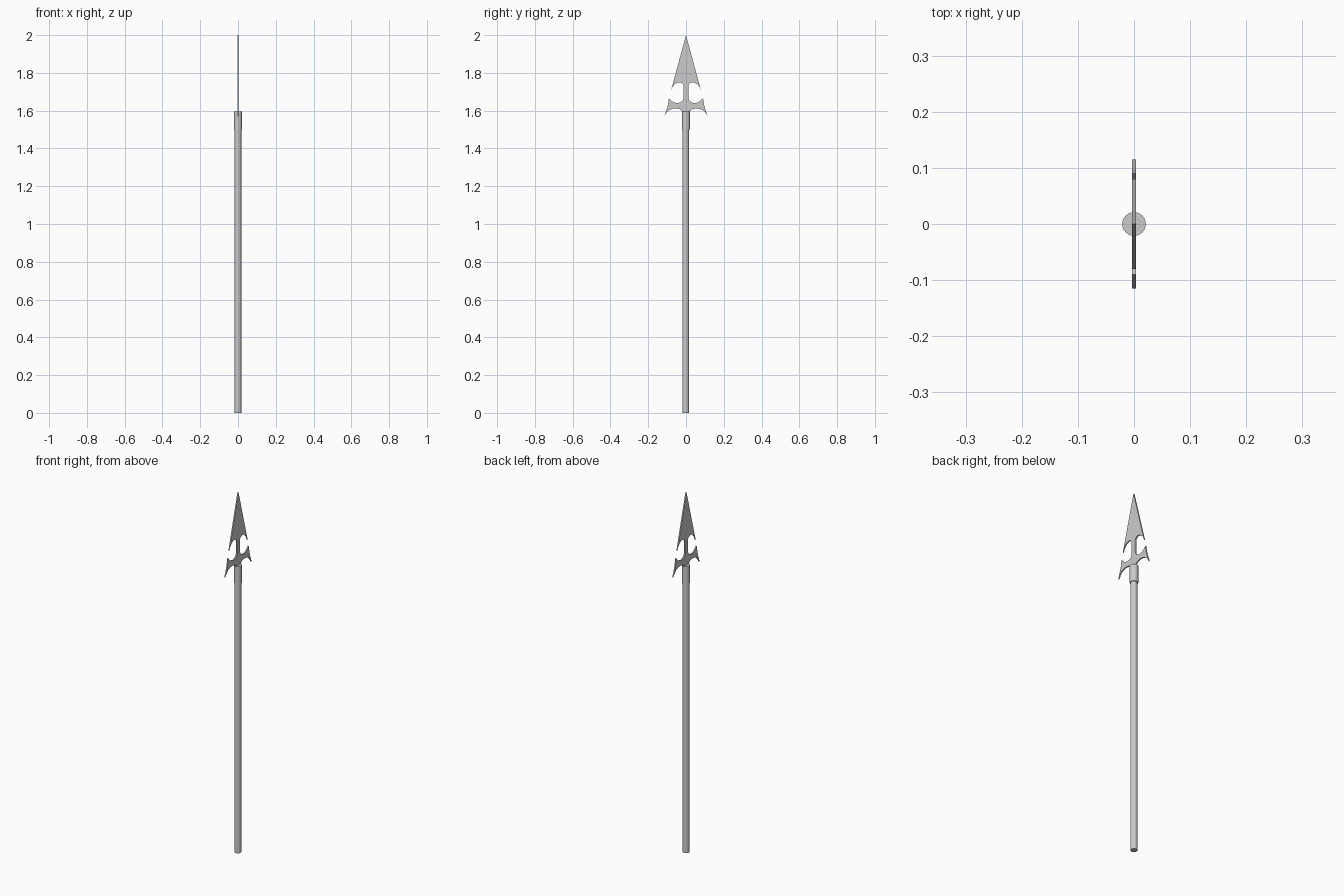
import bpy, bmesh

if "Cube" in bpy.data.objects:
    bpy.data.objects.remove(bpy.data.objects["Cube"])


def rod(name, radius, z0, z1, y=0.0):
    bpy.ops.mesh.primitive_cylinder_add(vertices=24, radius=radius, depth=z1 - z0,
                                        location=(0, y, (z0 + z1) / 2))
    ob = bpy.context.object
    ob.name = name
    bpy.ops.object.shade_smooth_by_angle()
    return ob


# wooden shaft and the socket collar around its top
rod("shaft", 0.0175, 0.0, 1.55, -0.001)
rod("collar", 0.021, 1.50, 1.595)

# flat barbed head: half outline (y, z) from the point down to the socket
half = [
    (0.080, 1.705), (0.073, 1.724), (0.060, 1.740), (0.045, 1.748),
    (0.030, 1.749), (0.019, 1.744), (0.013, 1.735),          # upper barb arch
    (0.013, 1.665), (0.018, 1.653), (0.030, 1.644), (0.045, 1.640),
    (0.062, 1.643), (0.077, 1.652), (0.090, 1.667),          # lower hook top
    (0.097, 1.625), (0.115, 1.570), (0.103, 1.590), (0.088, 1.604),
    (0.068, 1.611), (0.048, 1.612), (0.030, 1.607), (0.016, 1.592),
]
outline = [(0, 2.0)] + half + [(-y, z) for y, z in reversed(half)]

thick = 0.0035
bm = bmesh.new()
face = bm.faces.new([bm.verts.new((-thick, y, z)) for y, z in outline])
ext = bmesh.ops.extrude_face_region(bm, geom=[face])
bmesh.ops.translate(bm, vec=(2 * thick, 0, 0),
                    verts=[g for g in ext["geom"] if isinstance(g, bmesh.types.BMVert)])
bmesh.ops.recalc_face_normals(bm, faces=bm.faces)
bmesh.ops.triangulate(bm, faces=[f for f in bm.faces if len(f.verts) > 4])
mesh = bpy.data.meshes.new("spear_head")
bm.to_mesh(mesh)
bm.free()
bpy.context.collection.objects.link(bpy.data.objects.new("spear_head", mesh))
